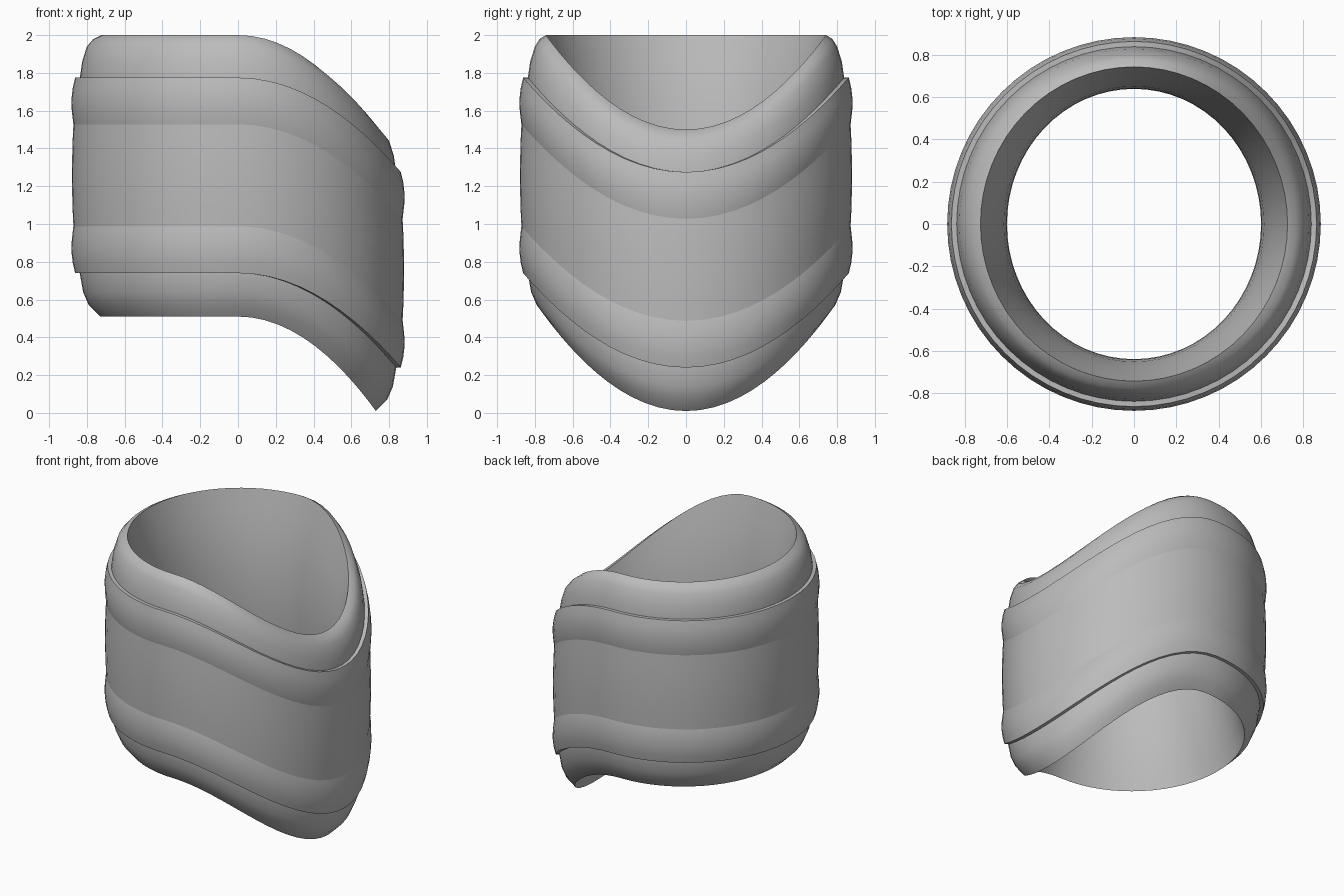
import bpy
import bmesh
from math import cos, sin, tau, radians

SEGMENTS = 64
DROP = 0.5        # how far the dipped side hangs down
MID = 1.2575      # mid height of the undipped side

cube = bpy.data.objects.get("Cube")
if cube:
    bpy.data.objects.remove(cube, do_unlink=True)

grey = bpy.data.materials.new("plain grey")
grey.use_nodes = True
colour = (0.5, 0.5, 0.5, 1.0)
grey.diffuse_color = colour
grey.node_tree.nodes["Principled BSDF"].inputs["Base Color"].default_value = colour


def dipped_ring(name, profile, smooth_angle=50):
    """Sweep a closed (x radius, y radius, height) profile, dipping towards +x."""
    bm = bmesh.new()
    rings = []
    for i in range(SEGMENTS):
        a = tau * i / SEGMENTS
        dip = DROP * max(cos(a), 0) ** 2
        rings.append([bm.verts.new((rx * cos(a), ry * sin(a), z - dip))
                      for rx, ry, z in profile])
    n = len(profile)
    for i, ring in enumerate(rings):
        after = rings[(i + 1) % SEGMENTS]
        for j in range(n):
            k = (j + 1) % n
            bm.faces.new((ring[j], after[j], after[k], ring[k]))
    bmesh.ops.recalc_face_normals(bm, faces=bm.faces)
    mesh = bpy.data.meshes.new(name)
    bm.to_mesh(mesh)
    bm.free()
    mesh.materials.append(grey)
    obj = bpy.data.objects.new(name, mesh)
    bpy.context.collection.objects.link(obj)
    bpy.ops.object.select_all(action='DESELECT')
    obj.select_set(True)
    bpy.context.view_layer.objects.active = obj
    bpy.ops.object.shade_smooth_by_angle(angle=radians(smooth_angle))
    return obj


def circular(points):
    return [(r, r, z) for r, z in points]


# Core: rounded shoulders outside, comfort curve inside
shoulders = [(0.725, 0.742, 2.0), (0.765, 0.775, 1.98)] + circular(
    [(0.80, 1.94), (0.825, 1.86), (0.838, 1.77),
     (0.838, 0.74), (0.82, 0.64), (0.79, 0.57)])
bore = []
for i in range(13):
    t = -1 + i / 6
    z = 1.255 + 0.745 * t
    bore.append((0.60 + 0.13 * t * t, 0.638 + 0.107 * t * t, z))
dipped_ring("ring_core", shoulders + bore[:-1])

# Centre band, gently barrelled
centre = [(0.82, 0.93), (0.869, 0.94), (0.876, 1.08), (0.880, MID),
          (0.876, 1.435), (0.869, 1.575), (0.82, 1.585)]
dipped_ring("centre_band", circular(centre))

# Raised border bands, mirrored about mid height
border = [(0.82, 1.775), (0.862, 1.775), (0.875, 1.72), (0.882, 1.66),
          (0.880, 1.60), (0.872, 1.53), (0.855, 1.47), (0.82, 1.45)]
dipped_ring("upper_border_band", circular(border))
dipped_ring("lower_border_band", circular([(r, 2 * MID - z) for r, z in border]))
